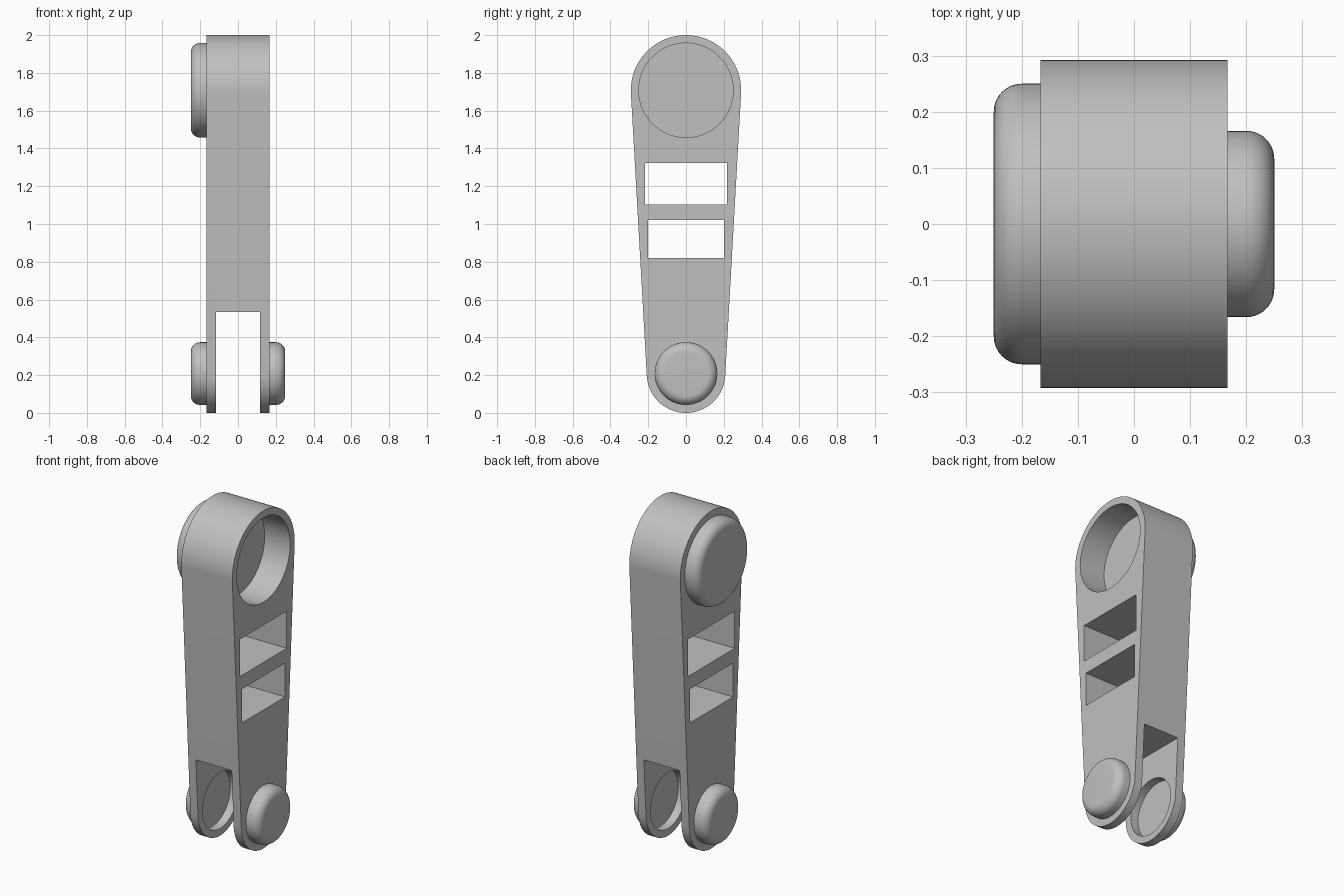
import bpy, bmesh, math
from mathutils import Matrix, Vector

cube = bpy.data.objects.get("Cube")
if cube:
    bpy.data.objects.remove(cube, do_unlink=True)

grey = bpy.data.materials.new("plain grey")
grey.use_nodes = True
grey.diffuse_color = (0.53, 0.53, 0.53, 1)
grey.node_tree.nodes["Principled BSDF"].inputs["Base Color"].default_value = (0.53, 0.53, 0.53, 1)

HALF = 0.167                     # half thickness of the arm
TOP_Z, TOP_R = 1.708, 0.292      # upper round end
LOW_Z, LOW_R = 0.208, 0.208      # lower round end
TOP_PIN, LOW_PIN = 0.25, 0.166   # pin radii
CAP_END, FILLET = 0.25, 0.05
SEGMENTS = 96


def finish(name, bm):
    bmesh.ops.recalc_face_normals(bm, faces=bm.faces)
    mesh = bpy.data.meshes.new(name)
    bm.to_mesh(mesh)
    bm.free()
    mesh.materials.append(grey)
    obj = bpy.data.objects.new(name, mesh)
    bpy.context.collection.objects.link(obj)
    return obj


def activate(obj):
    bpy.ops.object.select_all(action="DESELECT")
    obj.select_set(True)
    bpy.context.view_layer.objects.active = obj


def smooth(obj):
    activate(obj)
    bpy.ops.object.shade_smooth_by_angle(angle=math.radians(30))


def box(name, size, z):
    bm = bmesh.new()
    bmesh.ops.create_cube(bm, size=1, matrix=Matrix.Translation((0, 0, z)) @ Matrix.Diagonal((*size, 1)))
    return finish(name, bm)


def cylinder(name, radius, x0, x1, z):
    bm = bmesh.new()
    place = Matrix.Translation(((x0 + x1) / 2, 0, z)) @ Matrix.Rotation(math.pi / 2, 4, "Y")
    bmesh.ops.create_cone(bm, cap_ends=True, segments=SEGMENTS, radius1=radius,
                          radius2=radius, depth=x1 - x0, matrix=place)
    return finish(name, bm)


def cut(target, cutter):
    cutter.hide_render = True
    mod = target.modifiers.new("cut", "BOOLEAN")
    mod.operation, mod.solver, mod.object = "DIFFERENCE", "EXACT", cutter
    activate(target)
    bpy.ops.object.modifier_apply(modifier=mod.name)
    bpy.data.objects.remove(cutter, do_unlink=True)


def cap(name, radius, z, side, start):
    # turned pin head with a rounded outer rim
    profile = [(start, 0), (start, radius)]
    for i in range(11):
        a = i / 10 * math.pi / 2
        profile.append((CAP_END - FILLET + FILLET * math.sin(a),
                        radius - FILLET + FILLET * math.cos(a)))
    profile.append((CAP_END, 0))
    bm = bmesh.new()
    verts = [bm.verts.new((side * x, r, z)) for x, r in profile]
    edges = [bm.edges.new(pair) for pair in zip(verts, verts[1:])]
    bmesh.ops.spin(bm, geom=verts + edges, cent=(0, 0, z), axis=(1, 0, 0),
                   angle=math.tau, steps=SEGMENTS, use_merge=True)
    bmesh.ops.remove_doubles(bm, verts=bm.verts, dist=0.0001)
    smooth(finish(name, bm))


# tapered arm: two arcs joined by tangent sides
tilt = math.asin((TOP_R - LOW_R) / (TOP_Z - LOW_Z))
outline = []
for centre, radius, a0, a1 in ((TOP_Z, TOP_R, -tilt, math.pi + tilt),
                               (LOW_Z, LOW_R, math.pi + tilt, math.tau - tilt)):
    for i in range(49):
        a = a0 + (a1 - a0) * i / 48
        outline.append((radius * math.cos(a), centre + radius * math.sin(a)))
bm = bmesh.new()
face = bm.faces.new([bm.verts.new((-HALF, y, z)) for y, z in outline])
solid = bmesh.ops.extrude_face_region(bm, geom=[face])
bmesh.ops.translate(bm, vec=Vector((2 * HALF, 0, 0)),
                    verts=[v for v in solid["geom"] if isinstance(v, bmesh.types.BMVert)])
arm = finish("arm", bm)

# fork slot, two windows, top socket and lower pin holes
cut(arm, box("slot_cutter", (0.234, 1, 0.735), 0.1675))
cut(arm, box("upper_window_cutter", (1, 0.435, 0.22), 1.212))
cut(arm, box("lower_window_cutter", (1, 0.405, 0.2), 0.92))
cut(arm, cylinder("socket_cutter", TOP_PIN, 0, 0.4, TOP_Z))
cut(arm, cylinder("pin_hole_cutter", LOW_PIN, -0.4, 0.4, LOW_Z))
smooth(arm)

# pin heads
cap("top_cap", TOP_PIN, TOP_Z, -1, HALF - 0.01)
cap("lower_right_cap", LOW_PIN, LOW_Z, -1, HALF)
cap("lower_left_cap", LOW_PIN, LOW_Z, 1, HALF)
